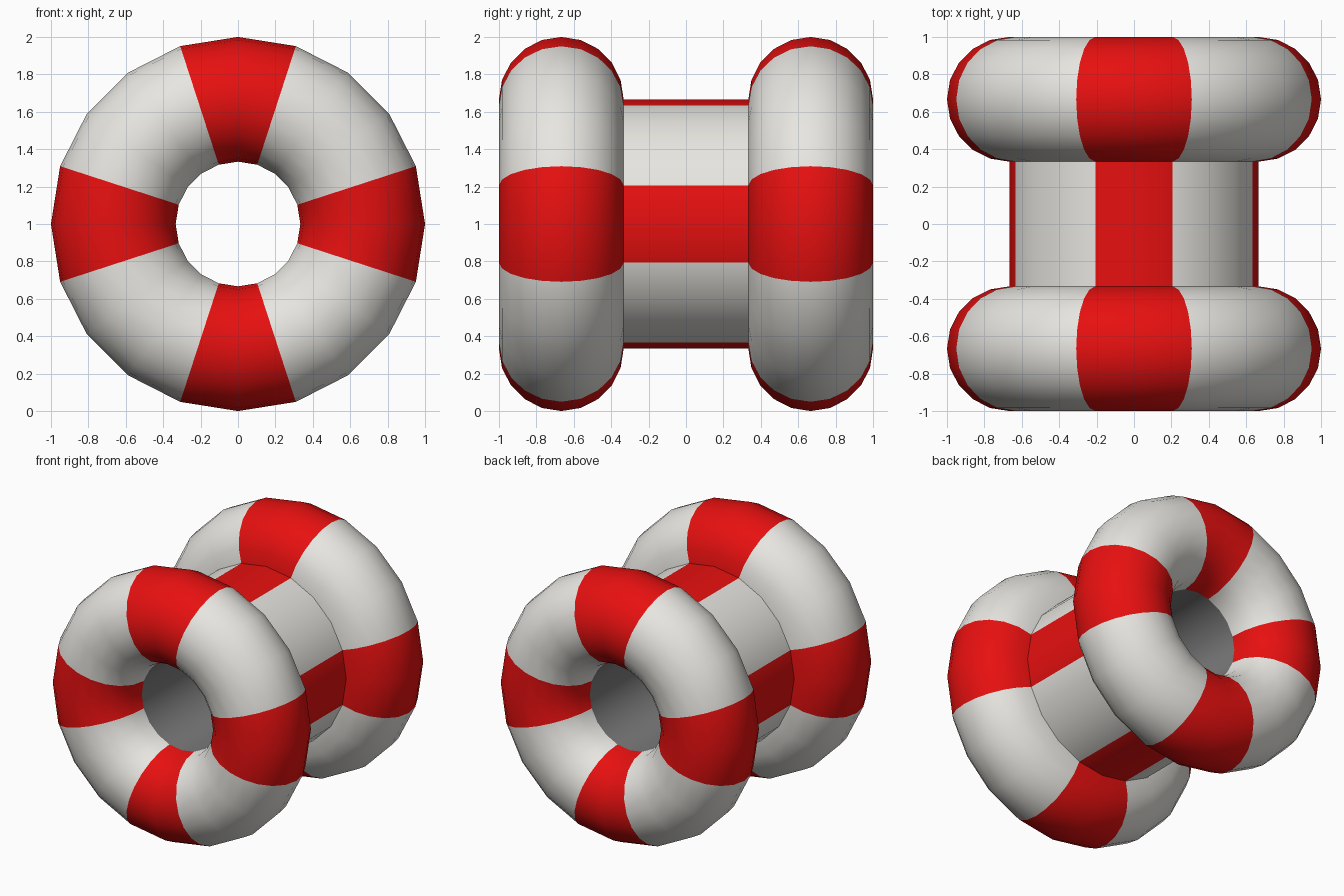
import bpy, bmesh
from math import sin, cos, pi, radians

if "Cube" in bpy.data.objects:
    bpy.data.objects.remove(bpy.data.objects["Cube"])

SEGS = 20        # sides around the y axis
R, r = 2 / 3, 1 / 3
CZ = 1.0


def material(name, colour):
    m = bpy.data.materials.new(name)
    m.diffuse_color = (*colour, 1)
    m.use_nodes = True
    m.node_tree.nodes["Principled BSDF"].inputs["Base Color"].default_value = m.diffuse_color
    return m


white = material("white", (0.8, 0.79, 0.75))
red = material("red", (0.8, 0.005, 0.005))
grey = material("grey", (0.2, 0.2, 0.2))


def lathe(name, profile, mats, striped=True):
    """Spin a (radius, y) profile around the y axis, with four stripes."""
    bm = bmesh.new()
    rows = []
    for rad, y in profile:
        rows.append([bm.verts.new((rad * sin(2 * pi * j / SEGS), y,
                                   CZ + rad * cos(2 * pi * j / SEGS)))
                     for j in range(SEGS)])
    for a, b in zip(rows, rows[1:]):
        for j in range(SEGS):
            k = (j + 1) % SEGS
            f = bm.faces.new((a[j], a[k], b[k], b[j]))
            f.smooth = True
            f.material_index = 1 if striped and j % 5 in (0, 4) else 0
    me = bpy.data.meshes.new(name)
    bm.to_mesh(me)
    bm.free()
    for m in mats:
        me.materials.append(m)
    ob = bpy.data.objects.new(name, me)
    bpy.context.collection.objects.link(ob)
    return ob


# Three-quarter round section of a ring, from the bore over the rim to the tube
arc = [(R - r * cos(radians(18 * i)), -R - r * sin(radians(18 * i)))
       for i in range(16)]

# End rings
lathe("front_ring", arc, (white, red))
lathe("back_ring", [(rad, -y) for rad, y in reversed(arc)], (white, red))

# Connecting tube and the plain sleeve lining the bore
lathe("connecting_tube", [(R, -r), (R, r)], (white, red))
lathe("bore_sleeve", [(r, R), (r, -R)], (grey,), striped=False)
